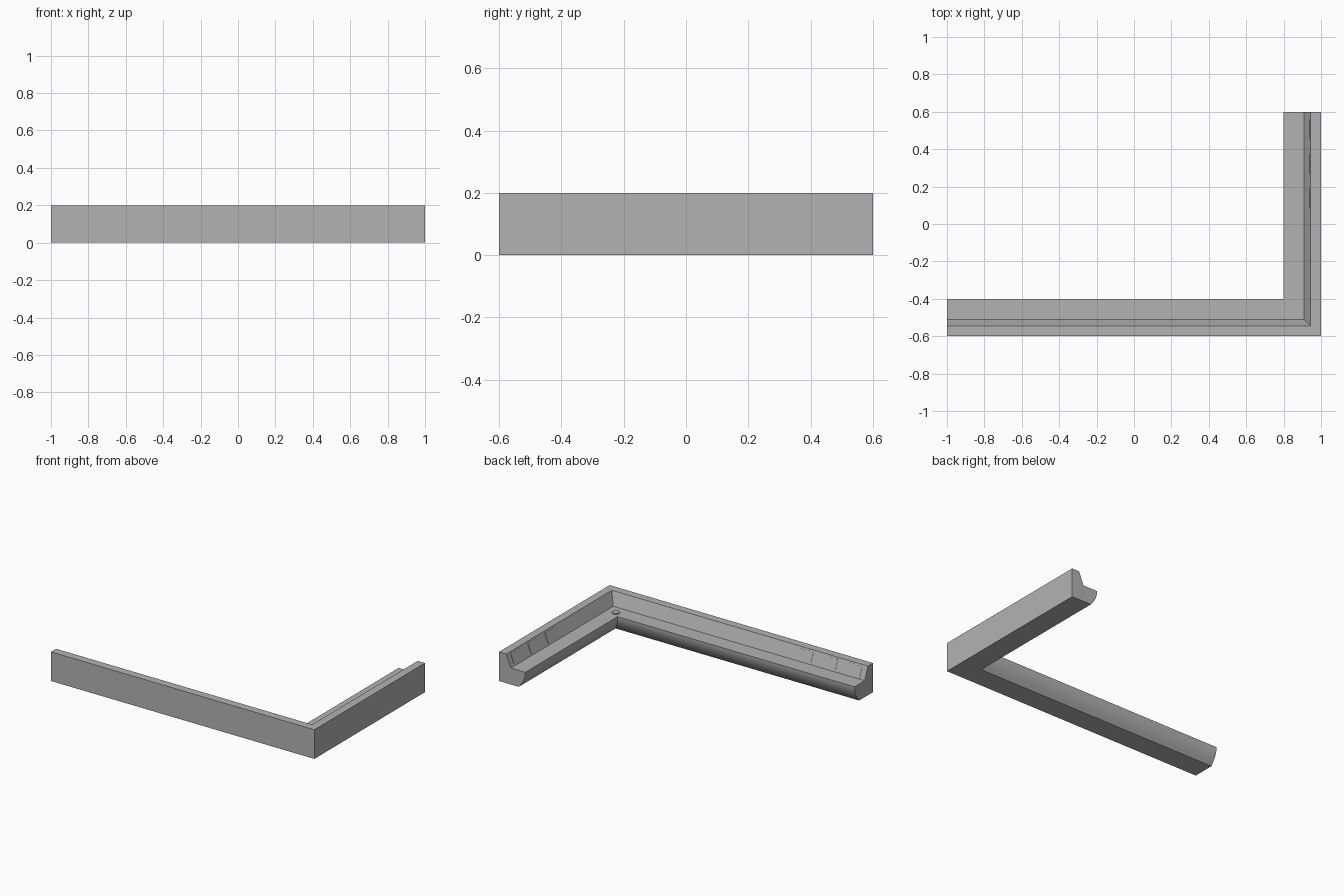
import bpy, bmesh, math
from mathutils import Vector

cube = bpy.data.objects.get("Cube")
if cube:
    bpy.data.objects.remove(cube)

grey = bpy.data.materials.new("mid grey")
grey.use_nodes = True
grey.diffuse_color = (0.45, 0.45, 0.45, 1)
grey.node_tree.nodes["Principled BSDF"].inputs["Base Color"].default_value = (0.45, 0.45, 0.45, 1)

SHELF = 0.113
WALL_TOP, WALL_FOOT = (0.055, 0.2), (0.09, SHELF)


def finish(bm, name):
    bmesh.ops.recalc_face_normals(bm, faces=bm.faces)
    mesh = bpy.data.meshes.new(name)
    bm.to_mesh(mesh)
    bm.free()
    mesh.materials.append(grey)
    obj = bpy.data.objects.new(name, mesh)
    bpy.context.collection.objects.link(obj)
    bpy.ops.object.select_all(action='DESELECT')
    obj.select_set(True)
    bpy.context.view_layer.objects.active = obj
    bpy.ops.object.shade_smooth_by_angle(angle=math.radians(25))
    return obj


# Each arm maps (distance along from its free end, depth from outer face, height)
def side_arm(s, d, z):
    return Vector((1 - d, 0.6 - s, z))


def front_arm(s, d, z):
    return Vector((-1 + s, -0.6 + d, z))


# Cross-section: tall lip, sloped inner wall, flat shelf, rounded nose
STEPS = 8
nose = [(0.2 - 0.05 * (i / STEPS) ** 2, SHELF * (1 - i / STEPS)) for i in range(STEPS + 1)]
profile = [(0, 0), (0, 0.2), WALL_TOP, WALL_FOOT] + nose

# Mitred corner rail swept through two free ends and the corner
bm = bmesh.new()
rings = [[bm.verts.new(p) for p in ring] for ring in (
    [side_arm(0, d, z) for d, z in profile],
    [Vector((1 - d, -0.6 + d, z)) for d, z in profile],
    [front_arm(0, d, z) for d, z in profile])]
for a, b in zip(rings, rings[1:]):
    for i in range(len(profile)):
        j = (i + 1) % len(profile)
        bm.faces.new((a[i], a[j], b[j], b[i]))
bm.faces.new(rings[0])
bm.faces.new(rings[-1])
finish(bm, "corner_rail")


# Thin square plates on the sloped wall near each free end
def wall_plate(arm, start, name):
    top, foot = Vector(WALL_TOP), Vector(WALL_FOOT)
    lo, hi = foot.lerp(top, 0.12), foot.lerp(top, 0.88)
    along = (top - foot).normalized()
    out = Vector((along.y, -along.x)) * 0.002
    bm = bmesh.new()
    layers = [[bm.verts.new(arm(s, *(p + out * k))) for s, p in (
        (start, lo), (start + 0.105, lo), (start + 0.105, hi), (start, hi))] for k in (-1, 1)]
    for layer in layers:
        bm.faces.new(layer)
    for i in range(4):
        j = (i + 1) % 4
        bm.faces.new((layers[0][i], layers[0][j], layers[1][j], layers[1][i]))
    finish(bm, name)


for label, arm in (("side", side_arm), ("front", front_arm)):
    for n in range(3):
        wall_plate(arm, 0.04 + 0.185 * n, f"{label}_wall_plate_{n + 1}")

# Small round stud on the shelf at the inner corner
bm = bmesh.new()
bmesh.ops.create_cone(bm, cap_ends=True, segments=24, radius1=0.024, radius2=0.024, depth=0.012)
bmesh.ops.translate(bm, verts=bm.verts, vec=(0.84, -0.44, SHELF + 0.002))
finish(bm, "corner_stud")
